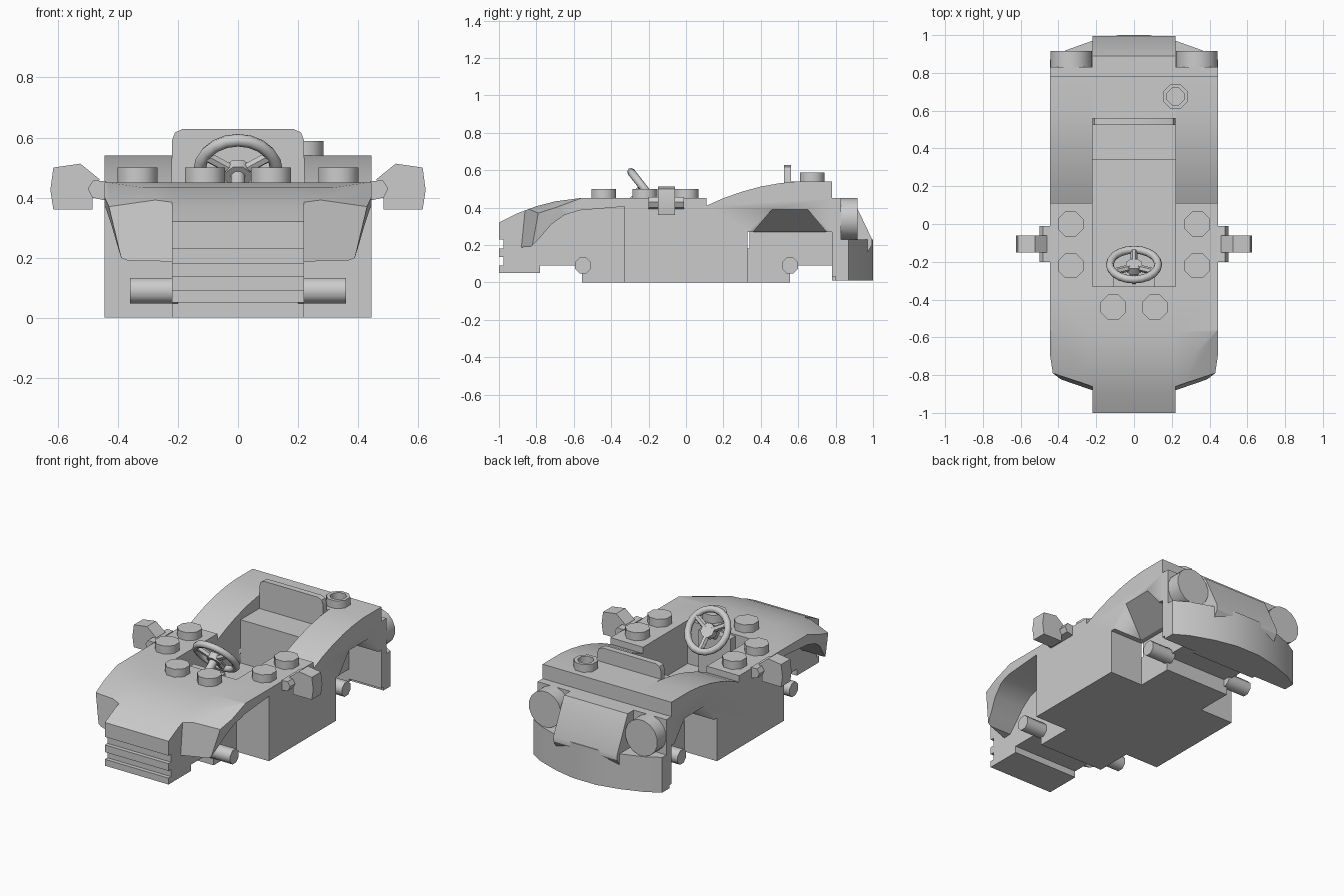
import bpy, bmesh, math
from mathutils import Vector, Matrix

cube = bpy.data.objects.get("Cube")
if cube:
    bpy.data.objects.remove(cube)

grey = bpy.data.materials.new("plain grey")
grey.use_nodes = True
grey.diffuse_color = (0.6, 0.6, 0.6, 1)
grey.node_tree.nodes["Principled BSDF"].inputs["Base Color"].default_value = (0.6, 0.6, 0.6, 1)


def finish(name, bm, mirror=False, angle=30):
    bmesh.ops.recalc_face_normals(bm, faces=bm.faces)
    mesh = bpy.data.meshes.new(name)
    bm.to_mesh(mesh)
    bm.free()
    mesh.materials.append(grey)
    ob = bpy.data.objects.new(name, mesh)
    bpy.context.collection.objects.link(ob)
    bpy.ops.object.select_all(action='DESELECT')
    ob.select_set(True)
    bpy.context.view_layer.objects.active = ob
    bpy.ops.object.shade_smooth_by_angle(angle=math.radians(angle))
    if mirror:
        ob.modifiers.new("mirror", 'MIRROR')
    return ob


def prism(outline, lo, hi, axis):
    """Extrude a 2D outline along x, y or z; the outline uses the other two axes in order."""
    bm = bmesh.new()

    def place(p, d):
        c = list(p)
        c.insert("xyz".index(axis), d)
        return bm.verts.new(c)

    face = bm.faces.new([place(p, lo) for p in outline])
    step = [0, 0, 0]
    step["xyz".index(axis)] = hi - lo
    new = bmesh.ops.extrude_face_region(bm, geom=[face])["geom"]
    bmesh.ops.translate(bm, vec=step, verts=[v for v in new if isinstance(v, bmesh.types.BMVert)])
    return bm


def box(name, x, y, z, mirror=False):
    return finish(name, prism([(y[0], z[0]), (y[1], z[0]), (y[1], z[1]), (y[0], z[1])],
                              x[0], x[1], 'x'), mirror)


def rod(bm, start, end, radius, sides=8):
    a, b = Vector(start), Vector(end)
    turn = (b - a).to_track_quat('Z', 'Y').to_matrix().to_4x4()
    spin = Matrix.Rotation(math.pi / sides, 4, 'Z')
    bmesh.ops.create_cone(bm, cap_ends=True, segments=sides, radius1=radius, radius2=radius,
                          depth=(b - a).length, matrix=Matrix.Translation((a + b) / 2) @ turn @ spin)


def slice_off(bm, p, q, r, keep):
    """Cut along the plane through three points and keep the side holding 'keep'."""
    p, q, r = Vector(p), Vector(q), Vector(r)
    n = (q - p).cross(r - p).normalized()
    if (Vector(keep) - p).dot(n) > 0:
        n = -n
    bmesh.ops.bisect_plane(bm, geom=bm.verts[:] + bm.edges[:] + bm.faces[:],
                           plane_co=p, plane_no=n, clear_outer=True)
    bmesh.ops.holes_fill(bm, edges=[e for e in bm.edges if e.is_boundary], sides=0)


W, C = 0.445, 0.22   # half widths of the body and of its centre section
hood_curve = [(-0.33, 0.45), (-0.57, 0.45), (-0.7, 0.433), (-0.8, 0.407), (-0.9, 0.37), (-1, 0.32)]

# Hood and grooved nose
nose = [(-1, 0.23), (-0.975, 0.23), (-0.975, 0.18), (-1, 0.18),
        (-1, 0.135), (-0.975, 0.135), (-0.975, 0.09), (-1, 0.09), (-1, 0.05)]
under = [(-0.78, 0.05), (-0.78, 0.09), (-0.555, 0.09), (-0.555, 0), (-0.33, 0)]
finish("hood_and_nose", prism(hood_curve + nose + under, -C, C, 'x'))

# Cockpit floor, seat ledge and tail centre
finish("cockpit_and_tail", prism(
    [(-0.33, 0), (0.555, 0), (0.555, 0.09), (0.78, 0.09), (0.78, 0.01), (0.87, 0.01),
     (0.995, 0.2), (0.995, 0.23), (0.89, 0.45), (0.78, 0.45), (0.78, 0.54), (0.525, 0.54),
     (0.525, 0.45), (0.34, 0.45), (0.34, 0.18), (-0.33, 0.18)], -C, C, 'x'))

# Side with rear fender, cut by a sloping wheel arch
side = finish("side_and_rear_fender", prism(
    [(-0.33, 0), (0.33, 0), (0.33, 0.27), (0.78, 0.27), (0.78, 0.03), (0.83, 0.03),
     (0.83, 0.45), (0.78, 0.45), (0.78, 0.54), (0.6, 0.54), (0.5, 0.53), (0.4, 0.512),
     (0.3, 0.485), (0.2, 0.45), (0.11, 0.41), (0.11, 0.45), (-0.33, 0.45)], C, W, 'x'))
bm = bmesh.new()
for p in [(0.5, 0.36, 0.25), (0.5, 0.75, 0.25), (0.5, 0.36, 0.27), (0.5, 0.75, 0.27),
          (W, 0.46, 0.39), (W, 0.65, 0.39), (0.5, 0.46, 0.39), (0.5, 0.65, 0.39),
          (0.25, 0.36, 0.27), (0.25, 0.75, 0.27), (0.25, 0.36, 0.25), (0.25, 0.75, 0.25)]:
    bm.verts.new(p)
bmesh.ops.convex_hull(bm, input=bm.verts)
cutter = finish("arch_cutter", bm)
cutter.hide_render = True
cut = side.modifiers.new("arch", 'BOOLEAN')
cut.operation, cut.object, cut.solver = 'DIFFERENCE', cutter, 'EXACT'
bpy.context.view_layer.objects.active = side
bpy.ops.object.modifier_apply(modifier=cut.name)
bpy.data.objects.remove(cutter)
side.modifiers.new("mirror", 'MIRROR')

# Front fender with faceted headlight corner
bm = prism(hood_curve[:-1] + [(-0.92, 0.185), (-0.83, 0.19), (-0.78, 0.24), (-0.72, 0.31),
                              (-0.65, 0.36), (-0.57, 0.385), (-0.33, 0.405)], C, W, 'x')
inside = (0.25, -0.4, 0.42)
corner = (0.43, -0.79, 0.37)
slice_off(bm, (C, -0.88, 0.19), (C, -0.86, 0.39), corner, inside)
slice_off(bm, (W, -0.56, 0.45), (0.28, -0.835, 0.393), corner, inside)
slice_off(bm, corner, (0.4, -0.8, 0.24), (W, -0.6, 0.37), inside)
finish("front_fender", bm, True, 20)

# Curved rear bumper
arc = [(W, 0.8), (W, 0.87), (0.36, 0.92), (0.22, 0.97), (0.08, 1)]
finish("rear_bumper", prism(arc + [(-x, y) for x, y in reversed(arc)], 0.01, 0.23, 'z'))

# Tail lights and axle pins
bm = bmesh.new()
rod(bm, (0.333, 0.8, 0.34), (0.333, 0.917, 0.34), 0.112, 16)
finish("tail_light", bm, True)
bm = bmesh.new()
for y in (-0.55, 0.555):
    rod(bm, (0.2, y, 0.09), (0.36, y, 0.09), 0.046)
finish("axle_pins", bm, True, 50)

# Studs on the hood and beside the cockpit
bm = bmesh.new()
for x, y in [(0.335, 0), (0.335, -0.22), (0.11, -0.44)]:
    rod(bm, (x, y, 0.44), (x, y, 0.5), 0.072)
finish("studs", bm, True, 50)

# Hollow stud on the rear deck
bm = bmesh.new()
rod(bm, (0.22, 0.675, 0.53), (0.22, 0.675, 0.588), 0.07)
bm.faces.ensure_lookup_table()
top = max(bm.faces, key=lambda f: f.calc_center_median().z)
bmesh.ops.inset_region(bm, faces=[top], thickness=0.022)
pit = bmesh.ops.extrude_face_region(bm, geom=[top])["geom"]
bmesh.ops.translate(bm, vec=(0, 0, -0.045), verts=[v for v in pit if isinstance(v, bmesh.types.BMVert)])
bmesh.ops.delete(bm, geom=[top], context='FACES_ONLY')
finish("hollow_stud", bm, angle=50)

# Seat backrest
edge = [(C, 0.45), (C, 0.59), (0.21, 0.617), (0.185, 0.628)]
finish("seat_backrest", prism(edge + [(-x, z) for x, z in reversed(edge)], 0.525, 0.562, 'y'))

# Door mirrors on clips
finish("mirror_head", prism([(0.485, 0.36), (0.615, 0.36), (0.625, 0.425), (0.615, 0.5),
                             (0.525, 0.513), (0.46, 0.46), (0.485, 0.43)], -0.15, -0.06, 'y'), True)
finish("mirror_clip", prism([(0.44, 0.39), (0.485, 0.4), (0.5, 0.43), (0.483, 0.457),
                             (0.44, 0.455)], -0.2, -0.01, 'y'), True)

# Steering wheel, spokes and column
tilt = math.radians(128)
hub = Vector((0, -0.215, 0.49))
bpy.ops.mesh.primitive_torus_add(major_radius=0.128, minor_radius=0.021, major_segments=20,
                                 minor_segments=8, location=hub, rotation=(tilt, 0, 0))
wheel = bpy.context.object
wheel.name = "steering_wheel"
wheel.data.materials.append(grey)
bpy.ops.object.shade_smooth_by_angle(angle=math.radians(50))
bm = bmesh.new()
turn = Matrix.Rotation(tilt, 3, 'X')
axis = turn @ Vector((0, 0, 1))
middle = hub + axis * 0.015
for degrees in (30, 150, 270):
    a = math.radians(degrees)
    rod(bm, middle, hub + turn @ Vector((math.cos(a), math.sin(a), 0)) * 0.12, 0.018, 6)
rod(bm, middle - axis * 0.02, middle + axis * 0.02, 0.045)
rod(bm, middle, middle + axis * 0.2, 0.025)
finish("spokes_and_column", bm, angle=50)
box("column_mount", (-0.11, 0.11), (-0.34, -0.28), (0.18, 0.44))
